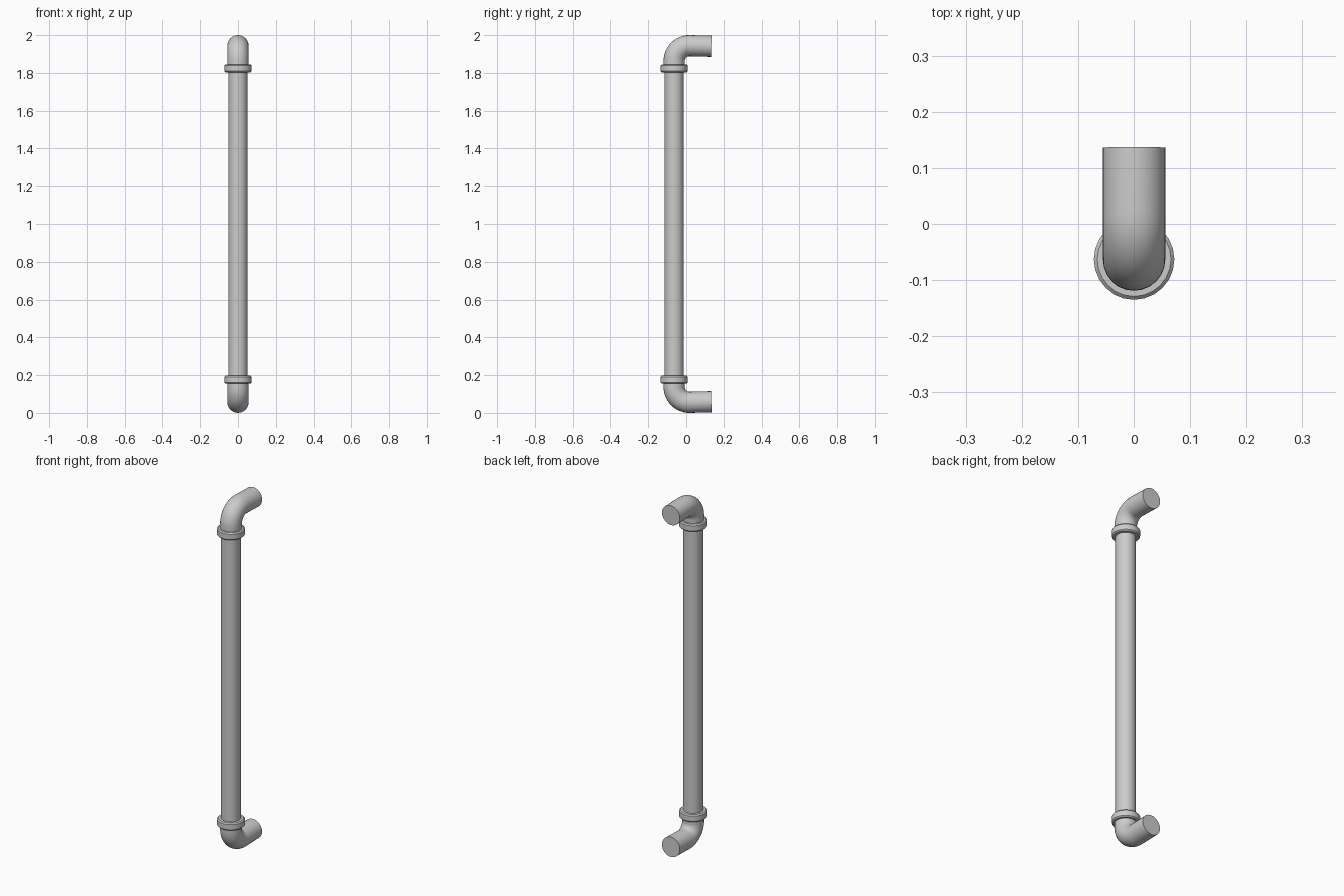
import bpy, bmesh, math
from mathutils import Vector

if "Cube" in bpy.data.objects:
    bpy.data.objects.remove(bpy.data.objects["Cube"])

SIDES = 24
AXIS_Y = -0.063      # centre line of the upright pipe
BEND = 0.08          # bend radius of the elbows
ELBOW_R = 0.056
TOP_Z = 1.944        # centre height of the upper outlet


def finish(name, bm, angle=35):
    bmesh.ops.recalc_face_normals(bm, faces=bm.faces[:])
    mesh = bpy.data.meshes.new(name)
    bm.to_mesh(mesh)
    bm.free()
    obj = bpy.data.objects.new(name, mesh)
    bpy.context.collection.objects.link(obj)
    bpy.ops.object.select_all(action='DESELECT')
    obj.select_set(True)
    bpy.context.view_layer.objects.active = obj
    bpy.ops.object.shade_smooth_by_angle(angle=math.radians(angle))
    return obj


def skin(bm, rings, closed=False):
    """Bridge a list of vertex rings, capping the ends unless closed."""
    pairs = list(zip(rings, rings[1:]))
    if closed:
        pairs.append((rings[-1], rings[0]))
    else:
        bm.faces.new(rings[0])
        bm.faces.new(rings[-1])
    for a, b in pairs:
        for i in range(SIDES):
            j = (i + 1) % SIDES
            bm.faces.new((a[i], a[j], b[j], b[i]))


def ring(bm, centre, radius, across):
    side = Vector((1, 0, 0))
    verts = []
    for i in range(SIDES):
        a = math.tau * i / SIDES
        verts.append(bm.verts.new(centre + radius * (math.cos(a) * side + math.sin(a) * across)))
    return verts


def lathe(name, profile, closed=False):
    bm = bmesh.new()
    skin(bm, [ring(bm, Vector((0, AXIS_Y, z)), r, Vector((0, 1, 0))) for r, z in profile], closed)
    return finish(name, bm)


def elbow(name, flip):
    # Path: short riser, slightly over-bent quarter turn, straight outlet
    bend_angle = math.radians(91.5)
    path = [(AXIS_Y, 1.82, 0.0)]
    for i in range(13):
        t = bend_angle * i / 12
        path.append((AXIS_Y + BEND * (1 - math.cos(t)), TOP_Z - BEND + BEND * math.sin(t), t))
    y, z, t = path[-1]
    run = 0.136 - y
    path.append((0.136, z + run * math.cos(t), t))
    bm = bmesh.new()
    rings = [ring(bm, Vector((0, y, z)), ELBOW_R, Vector((0, math.cos(t), -math.sin(t))))
             for y, z, t in path]
    skin(bm, rings)
    if flip:
        for v in bm.verts:
            v.co.z = 2 - v.co.z
    return finish(name, bm)


# Upright pipe
lathe("upright_pipe", [(0.051, 0.18), (0.051, 1.82)])

# Elbows and chamfered collars at both ends
collar = [(0.048, 1.803), (0.066, 1.803), (0.072, 1.809),
          (0.072, 1.839), (0.066, 1.845), (0.048, 1.845)]
for label, flip in (("upper", False), ("lower", True)):
    elbow(label + "_elbow", flip)
    lathe(label + "_collar", [(r, 2 - z if flip else z) for r, z in collar], closed=True)
